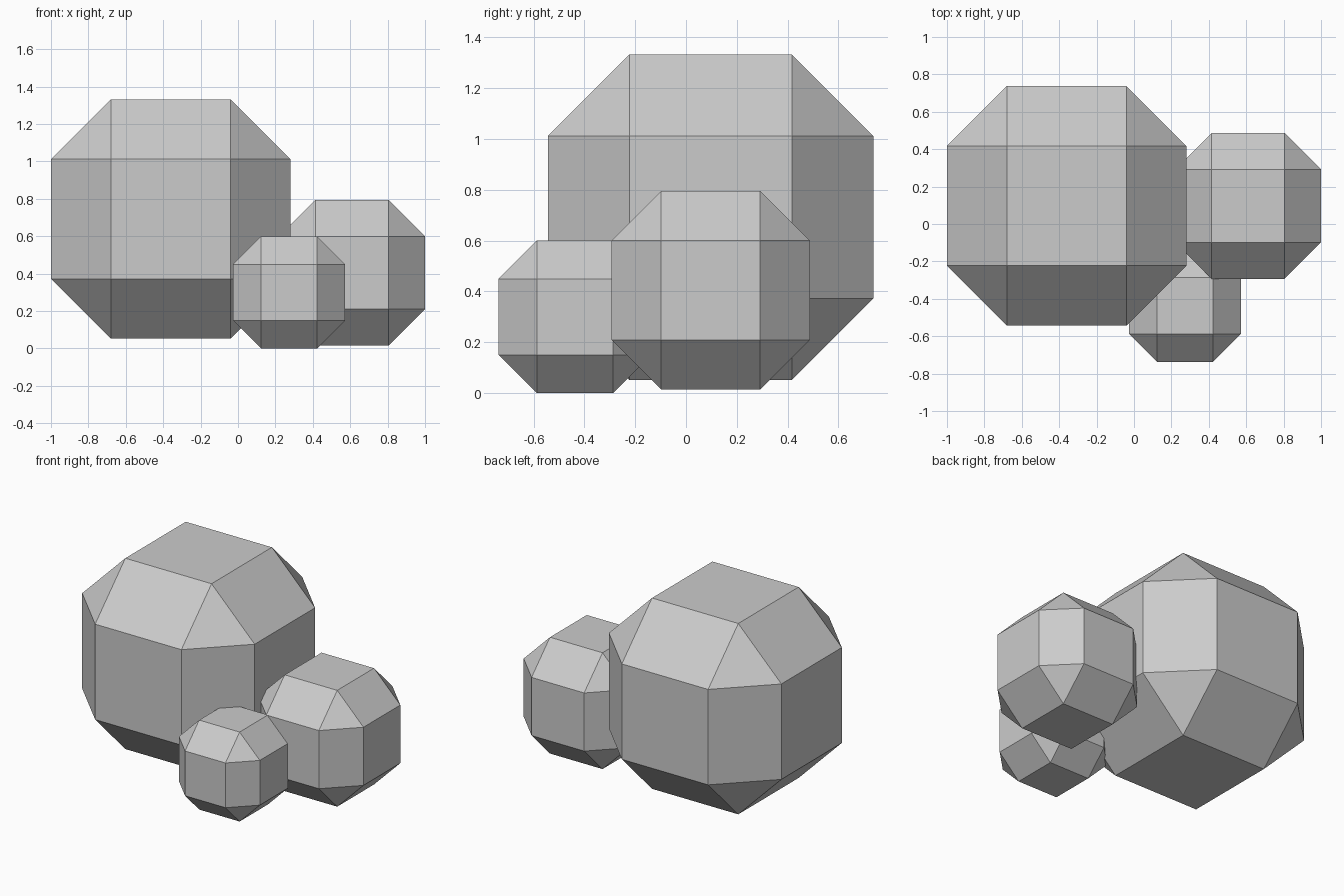
import bpy, bmesh

if "Cube" in bpy.data.objects:
    bpy.data.objects.remove(bpy.data.objects["Cube"])


def boulder(name, centre, radius):
    """Cube with every edge chamfered by half its half-width."""
    bm = bmesh.new()
    bmesh.ops.create_cube(bm, size=2 * radius)
    bmesh.ops.bevel(bm, geom=bm.edges[:], offset=radius / 2,
                    offset_type='OFFSET', segments=1, affect='EDGES')
    bmesh.ops.recalc_face_normals(bm, faces=bm.faces[:])
    mesh = bpy.data.meshes.new(name)
    bm.to_mesh(mesh)
    bm.free()
    obj = bpy.data.objects.new(name, mesh)
    obj.location = centre
    bpy.context.collection.objects.link(obj)
    return obj


# Three overlapping faceted boulders
boulder("large_boulder", (-0.36, 0.097, 0.692), 0.64)
boulder("medium_boulder", (0.61, 0.097, 0.405), 0.39)
boulder("small_boulder", (0.273, -0.437, 0.30), 0.30)
